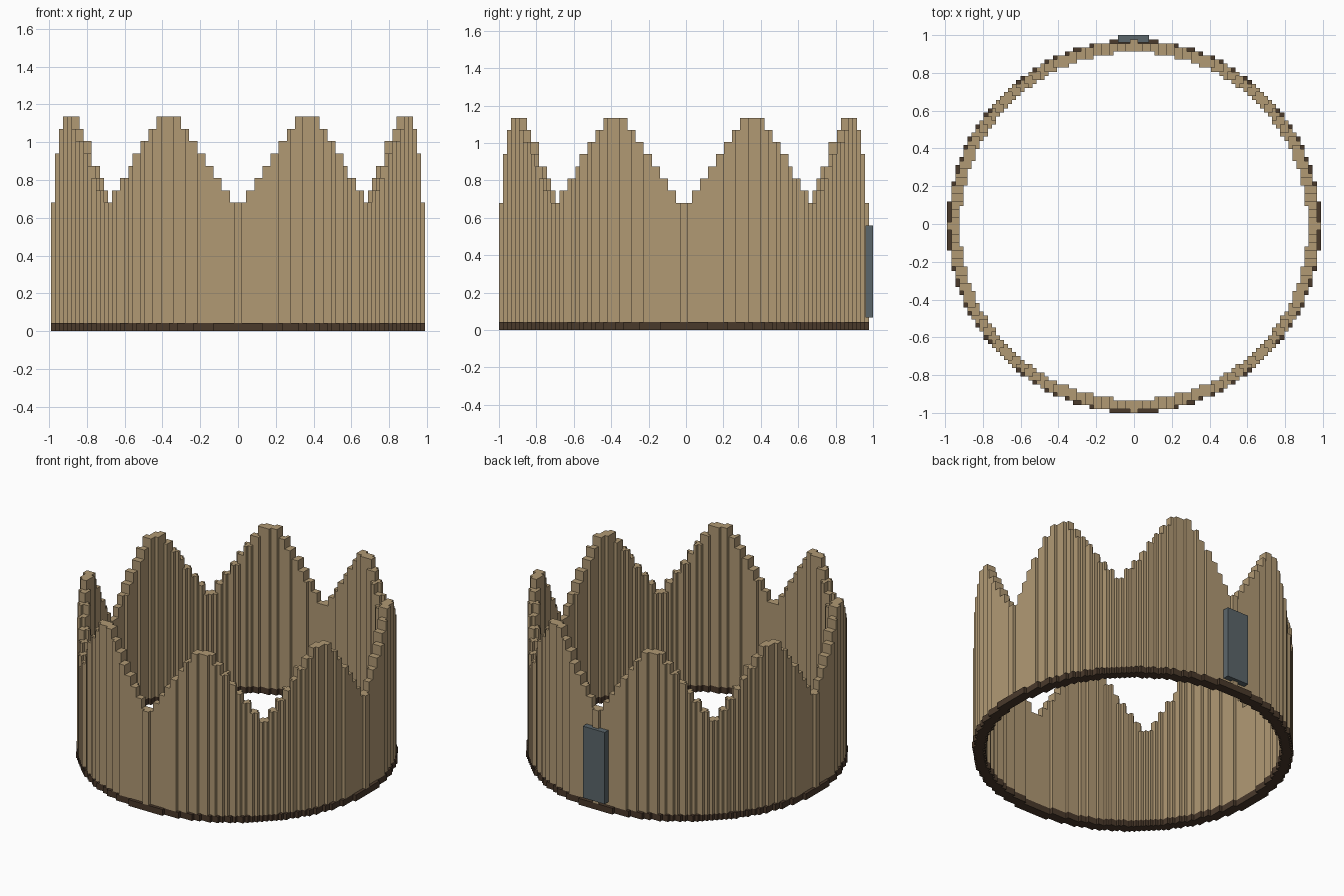
import bpy, bmesh, math

if "Cube" in bpy.data.objects:
    bpy.data.objects.remove(bpy.data.objects["Cube"])

CELL = 0.0215          # block width
HALF = 46              # blocks from centre to edge
CY = -0.011            # ring centre in y
BASE_Z = 0.043


def material(name, rgb):
    m = bpy.data.materials.new(name)
    m.diffuse_color = (*rgb, 1)
    m.use_nodes = True
    m.node_tree.nodes["Principled BSDF"].inputs["Base Color"].default_value = m.diffuse_color
    return m


TAN = material("tan", (0.44, 0.32, 0.175))
BROWN = material("dark brown", (0.068, 0.041, 0.024))
SLATE = material("slate grey", (0.105, 0.133, 0.145))


def finish(bm, name, mat):
    bmesh.ops.remove_doubles(bm, verts=bm.verts, dist=1e-5)
    me = bpy.data.meshes.new(name)
    bm.to_mesh(me)
    bm.free()
    me.materials.append(mat)
    ob = bpy.data.objects.new(name, me)
    bpy.context.collection.objects.link(ob)
    return ob


def block_ring(name, r_in, r_out, z0, height, mat):
    """Ring of square columns, each as tall as height(angle) says."""
    tops = {}
    for i in range(-HALF, HALF):
        for j in range(-HALF, HALF):
            x, y = (i + 0.5) * CELL, (j + 0.5) * CELL
            if r_in <= math.hypot(x, y) <= r_out:
                tops[i, j] = height(math.degrees(math.atan2(y, x)))
    bm = bmesh.new()

    def quad(*pts):
        bm.faces.new([bm.verts.new(p) for p in pts])

    for (i, j), z in tops.items():
        x0, y0 = i * CELL, j * CELL + CY
        c = [(x0, y0), (x0 + CELL, y0), (x0 + CELL, y0 + CELL), (x0, y0 + CELL)]
        quad(*[(*p, z) for p in c])
        quad(*[(*p, z0) for p in reversed(c)])
        # side walls only where the neighbour is lower
        for k, (di, dj) in enumerate([(0, -1), (1, 0), (0, 1), (-1, 0)]):
            low = tops.get((i + di, j + dj), z0)
            if low < z - 1e-6:
                a, b = c[k], c[(k + 1) % 4]
                quad((*a, low), (*b, low), (*b, z), (*a, z))
    return finish(bm, name, mat)


def point_height(angle):
    """Eight stepped points, valleys at every 45 degrees."""
    a = angle % 45
    a = min(a, 45 - a)
    return 0.68 + 0.065 * min(7, int(a / 2.7 + 0.15))


# dark bottom rim and the pointed wall standing on it
block_ring("bottom_rim", 0.919, 0.987, 0.0, lambda a: BASE_Z, BROWN)
block_ring("pointed_wall", 0.919, 0.9785, BASE_Z, point_height, TAN)

# plate on the back
bm = bmesh.new()
bmesh.ops.create_cube(bm, size=1)
bmesh.ops.scale(bm, vec=(0.165, 0.04, 0.49), verts=bm.verts)
bmesh.ops.translate(bm, vec=(-0.002, 0.98, 0.313), verts=bm.verts)
finish(bm, "back_plate", SLATE)
